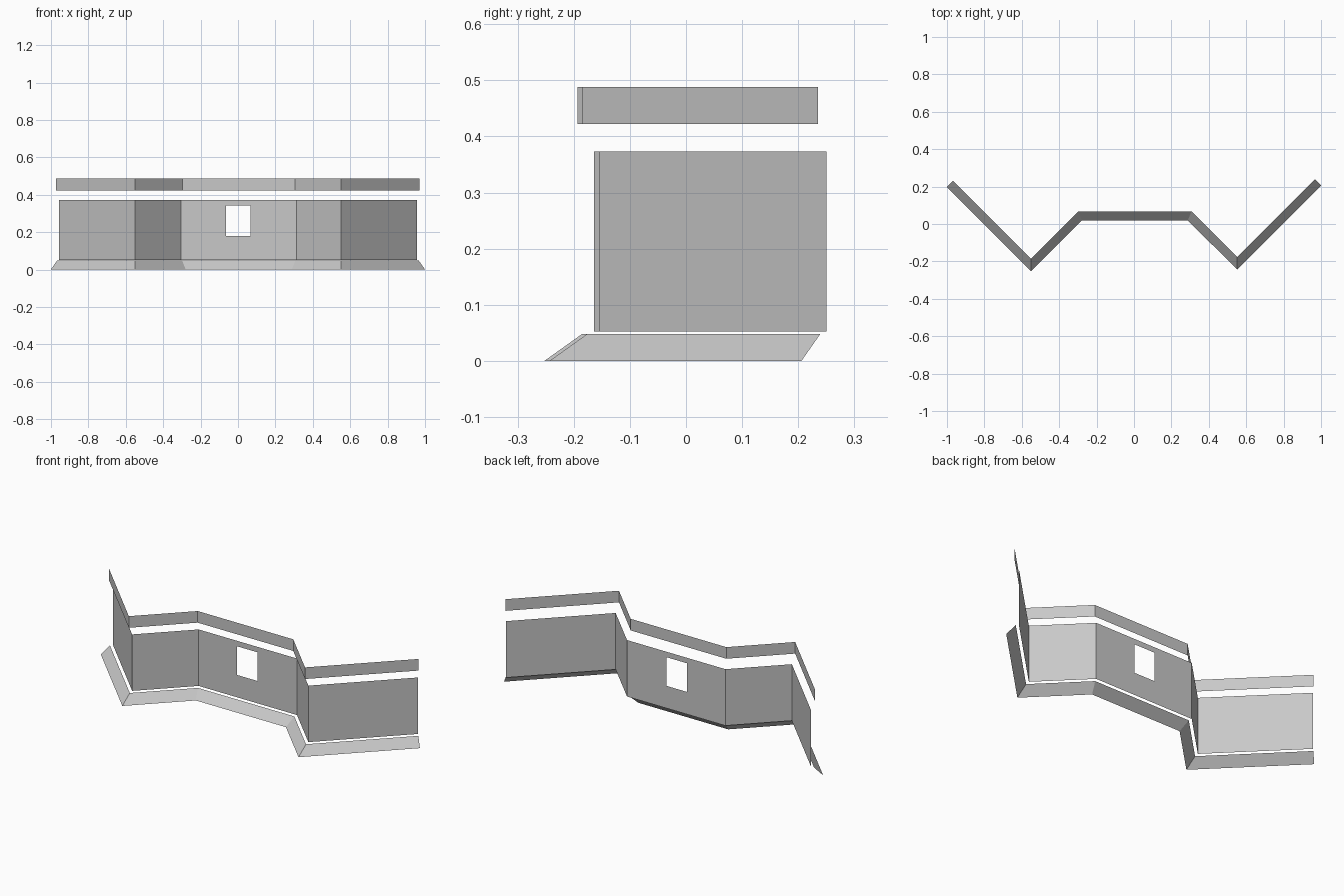
import bpy
import bmesh
import math

cube = bpy.data.objects.get("Cube")
if cube:
    bpy.data.objects.remove(cube, do_unlink=True)

# Single flat grey for every part
grey = bpy.data.materials.new("plain_grey")
grey.use_nodes = True
colour = (0.58, 0.58, 0.58, 1)
grey.diffuse_color = colour
grey.node_tree.nodes["Principled BSDF"].inputs["Base Color"].default_value = colour

# Plan of the wall: two outer wings, two inner returns, a flat centre
PLAN = [(-0.957, 0.242), (-0.551, -0.164), (-0.305, 0.082),
        (0.3135, 0.082), (0.551, -0.155), (0.956, 0.25)]


def offset_plan(distance):
    """Move the folded plan forward, keeping the folds mitred."""
    normals = []
    for (x0, y0), (x1, y1) in zip(PLAN, PLAN[1:]):
        length = math.hypot(x1 - x0, y1 - y0)
        normals.append(((y1 - y0) / length, (x0 - x1) / length))
    result = []
    for i, (x, y) in enumerate(PLAN):
        a = normals[max(i - 1, 0)]
        b = normals[min(i, len(normals) - 1)]
        scale = distance / (1 + a[0] * b[0] + a[1] * b[1])
        result.append((x + (a[0] + b[0]) * scale, y + (a[1] + b[1]) * scale))
    return result


def folded_sheet(name, low_offset, low_z, high_offset, high_z, window=None):
    """Thin folded strip; window = (x0, x1, z0, z1) opens the centre panel."""
    bm = bmesh.new()
    low = [bm.verts.new((x, y, low_z)) for x, y in offset_plan(low_offset)]
    high = [bm.verts.new((x, y, high_z)) for x, y in offset_plan(high_offset)]
    for i in range(len(low) - 1):
        outer = [low[i], low[i + 1], high[i + 1], high[i]]
        if window and i == 2:
            x0, x1, z0, z1 = window
            y = low[i].co.y
            inner = [bm.verts.new((x, y, z))
                     for x, z in ((x0, z0), (x1, z0), (x1, z1), (x0, z1))]
            for k in range(4):
                n = (k + 1) % 4
                bm.faces.new((outer[k], outer[n], inner[n], inner[k]))
        else:
            bm.faces.new(outer)
    mesh = bpy.data.meshes.new(name)
    bm.to_mesh(mesh)
    bm.free()
    mesh.materials.append(grey)
    obj = bpy.data.objects.new(name, mesh)
    bpy.context.collection.objects.link(obj)
    return obj


# Sloping skirt, main wall with a window, upper rail
folded_sheet("base_skirt", 0.0625, 0, 0.015, 0.048)
folded_sheet("main_wall", 0, 0.052, 0, 0.373, window=(-0.064, 0.066, 0.179, 0.342))
folded_sheet("upper_rail", 0.021, 0.422, 0.021, 0.488)
